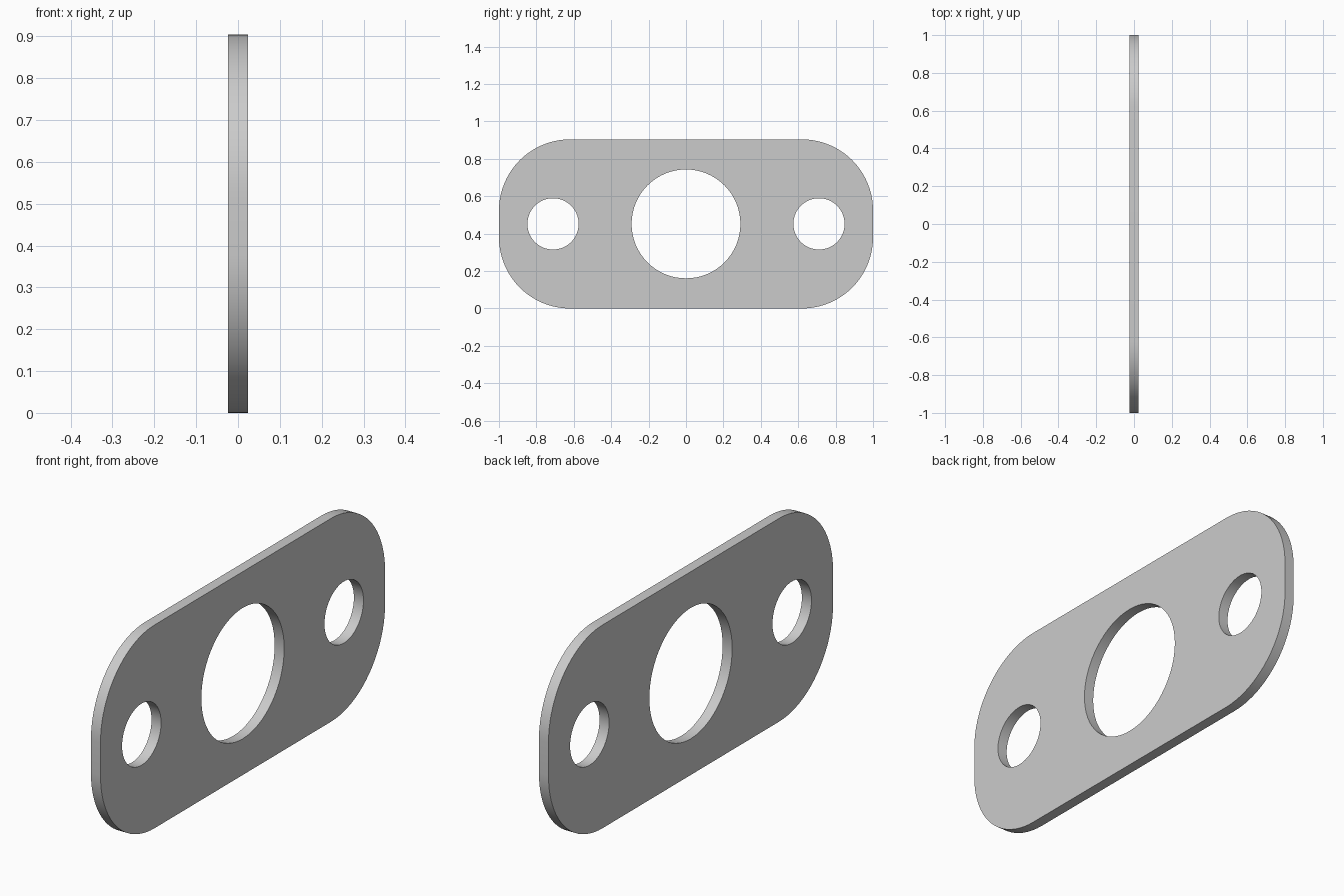
import bpy
from math import sin, cos, pi

if "Cube" in bpy.data.objects:
    bpy.data.objects.remove(bpy.data.objects["Cube"])

HEIGHT, THICK, CORNER = 0.904, 0.047, 0.38
MID = HEIGHT / 2


def arc(cx, cy, r, start, end, n):
    return [(cx + r * cos(start + (end - start) * i / n),
             cy + r * sin(start + (end - start) * i / n)) for i in range(n + 1)]


def add_loop(curve, pts):
    s = curve.splines.new('POLY')
    s.points.add(len(pts) - 1)
    for p, (u, v) in zip(s.points, pts):
        p.co = (u, v, 0, 1)
    s.use_cyclic_u = True


# Filled flat profile, extruded to the plate thickness
curve = bpy.data.curves.new("flange_plate", 'CURVE')
curve.dimensions = '2D'
curve.fill_mode = 'BOTH'
curve.extrude = THICK / 2

# Rounded rectangle outline
outline = []
for k, (su, sv) in enumerate([(1, 1), (-1, 1), (-1, -1), (1, -1)]):
    outline += arc(su * (1 - CORNER), sv * (MID - CORNER), CORNER,
                   k * pi / 2, (k + 1) * pi / 2, 20)
add_loop(curve, outline)

# Central bore and two bolt holes
for u, r in [(0, 0.291), (-0.711, 0.137), (0.711, 0.137)]:
    add_loop(curve, arc(u, 0, r, 0, 2 * pi, 64)[:-1])

# Stand the plate upright in the y-z plane
plate = bpy.data.objects.new("flange_plate", curve)
bpy.context.collection.objects.link(plate)
plate.location = (0, 0, MID)
plate.rotation_euler = (pi / 2, 0, pi / 2)
bpy.context.view_layer.objects.active = plate
plate.select_set(True)
bpy.ops.object.convert(target='MESH')

# Weld the caps to the walls, then smooth the round walls
bpy.ops.object.mode_set(mode='EDIT')
bpy.ops.mesh.select_all(action='SELECT')
bpy.ops.mesh.remove_doubles(threshold=0.0001)
bpy.ops.mesh.normals_make_consistent(inside=False)
bpy.ops.object.mode_set(mode='OBJECT')
bpy.ops.object.shade_smooth_by_angle()
